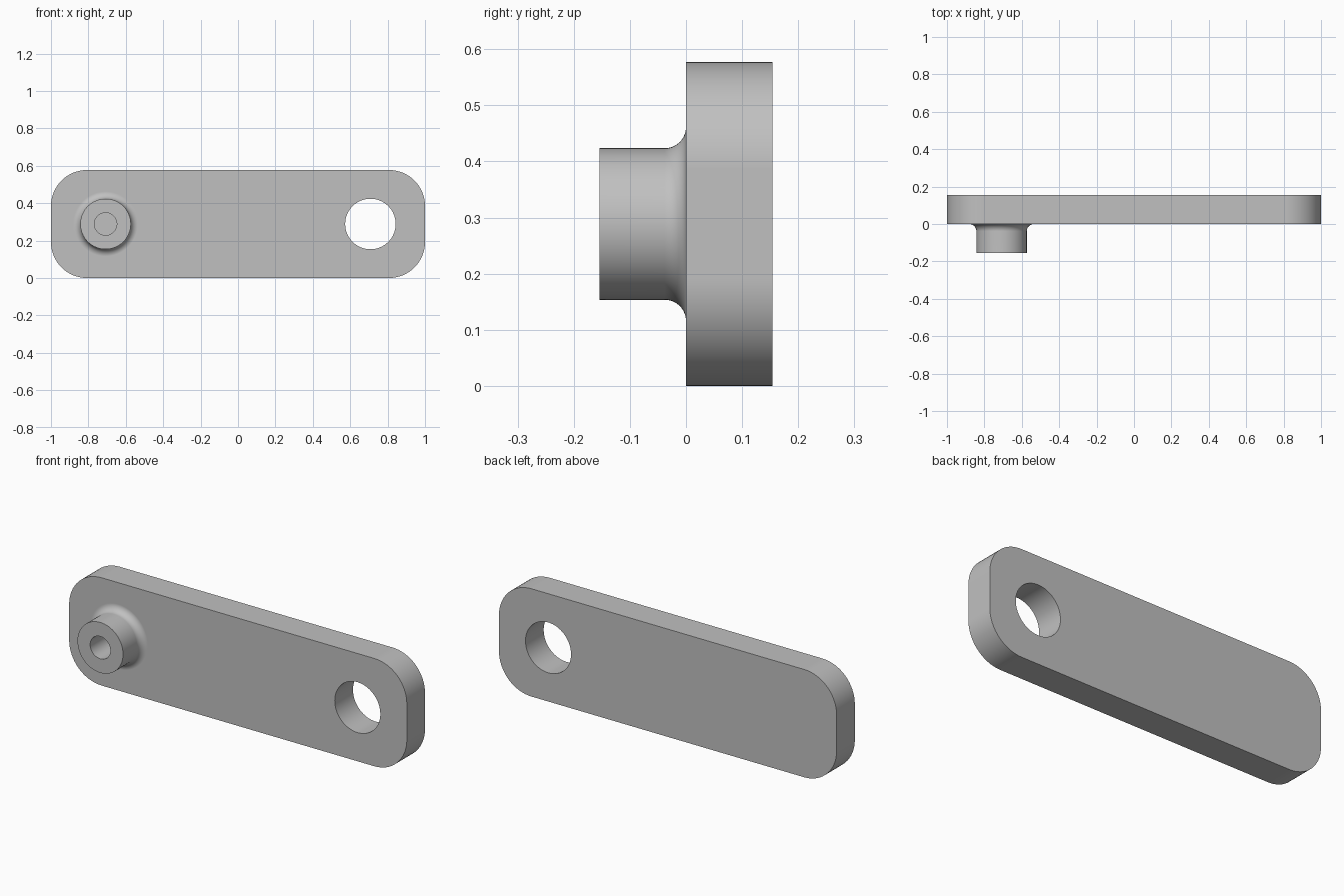
import bpy
import bmesh
import math
from mathutils import Matrix, Vector

cube = bpy.data.objects.get("Cube")
if cube:
    bpy.data.objects.remove(cube, do_unlink=True)

LENGTH, HEIGHT, THICK = 2.0, 0.577, 0.154
CORNER = 0.192
MID_Z = HEIGHT / 2
PIN_X = 0.708          # hole at +PIN_X, boss at -PIN_X
PIN_R = 0.135
FILLET = 0.038
BORE_R, BORE_DEPTH = 0.06, 0.23

grey = bpy.data.materials.new("plain grey")
grey.use_nodes = True
colour = (0.53, 0.53, 0.53, 1)
grey.diffuse_color = colour
grey.node_tree.nodes["Principled BSDF"].inputs["Base Color"].default_value = colour


def make_object(name, bm):
    bmesh.ops.recalc_face_normals(bm, faces=bm.faces)
    mesh = bpy.data.meshes.new(name)
    bm.to_mesh(mesh)
    bm.free()
    mesh.materials.append(grey)
    obj = bpy.data.objects.new(name, mesh)
    bpy.context.collection.objects.link(obj)
    return obj


def rounded_plate(name, steps=16):
    """Rounded rectangle in x-z, extruded along +y."""
    bm = bmesh.new()
    outline = []
    for quarter, (sx, sz) in enumerate([(1, 1), (-1, 1), (-1, -1), (1, -1)]):
        cx = sx * (LENGTH / 2 - CORNER)
        cz = MID_Z + sz * (HEIGHT / 2 - CORNER)
        for i in range(steps + 1):
            a = (quarter + i / steps) * math.pi / 2
            outline.append(bm.verts.new((cx + CORNER * math.cos(a), 0,
                                         cz + CORNER * math.sin(a))))
    face = bm.faces.new(outline)
    result = bmesh.ops.extrude_face_region(bm, geom=[face])
    moved = [v for v in result["geom"] if isinstance(v, bmesh.types.BMVert)]
    bmesh.ops.translate(bm, verts=moved, vec=(0, THICK, 0))
    return make_object(name, bm)


def turned(name, profile, x, sides=64):
    """Solid of revolution about a y axis; profile holds (radius, y) pairs."""
    bm = bmesh.new()
    centre = Vector((x, 0, MID_Z))
    rings = []
    for r, y in profile:
        rings.append([bm.verts.new(centre + Matrix.Rotation(math.tau * i / sides, 3, 'Y')
                                   @ Vector((r, y, 0))) for i in range(sides)])
    for a, b in zip(rings, rings[1:]):
        for i in range(sides):
            j = (i + 1) % sides
            bm.faces.new((a[i], a[j], b[j], b[i]))
    bm.faces.new(rings[0])
    bm.faces.new(rings[-1])
    return make_object(name, bm)


def combine(target, tool, operation):
    mod = target.modifiers.new(operation.lower(), 'BOOLEAN')
    mod.operation = operation
    mod.solver = 'EXACT'
    mod.object = tool
    bpy.context.view_layer.objects.active = target
    bpy.ops.object.modifier_apply(modifier=mod.name)
    bpy.data.objects.remove(tool, do_unlink=True)


# Flat link plate with rounded corners
link = rounded_plate("link_plate")

# Boss with a filleted root, sunk into the plate
profile = [(PIN_R, -THICK)]
for i in range(11):
    a = i / 10 * math.pi / 2
    profile.append((PIN_R + FILLET * (1 - math.cos(a)), FILLET * (math.sin(a) - 1)))
profile.append((PIN_R + FILLET, THICK / 2))
combine(link, turned("boss", profile, -PIN_X), 'UNION')

# Through hole at one end, blind bore in the boss
hole = turned("hole_cutter", [(PIN_R, -0.1), (PIN_R, THICK + 0.1)], PIN_X)
combine(link, hole, 'DIFFERENCE')
bore = turned("bore_cutter", [(BORE_R, -THICK - 0.1), (BORE_R, BORE_DEPTH - THICK)], -PIN_X)
combine(link, bore, 'DIFFERENCE')

# Smooth rounds, crisp edges, flat faces kept flat
bpy.ops.object.select_all(action='DESELECT')
link.select_set(True)
bpy.context.view_layer.objects.active = link
bpy.ops.object.shade_smooth_by_angle(angle=math.radians(30))
weighted = link.modifiers.new("flat_faces", 'WEIGHTED_NORMAL')
weighted.keep_sharp = True
